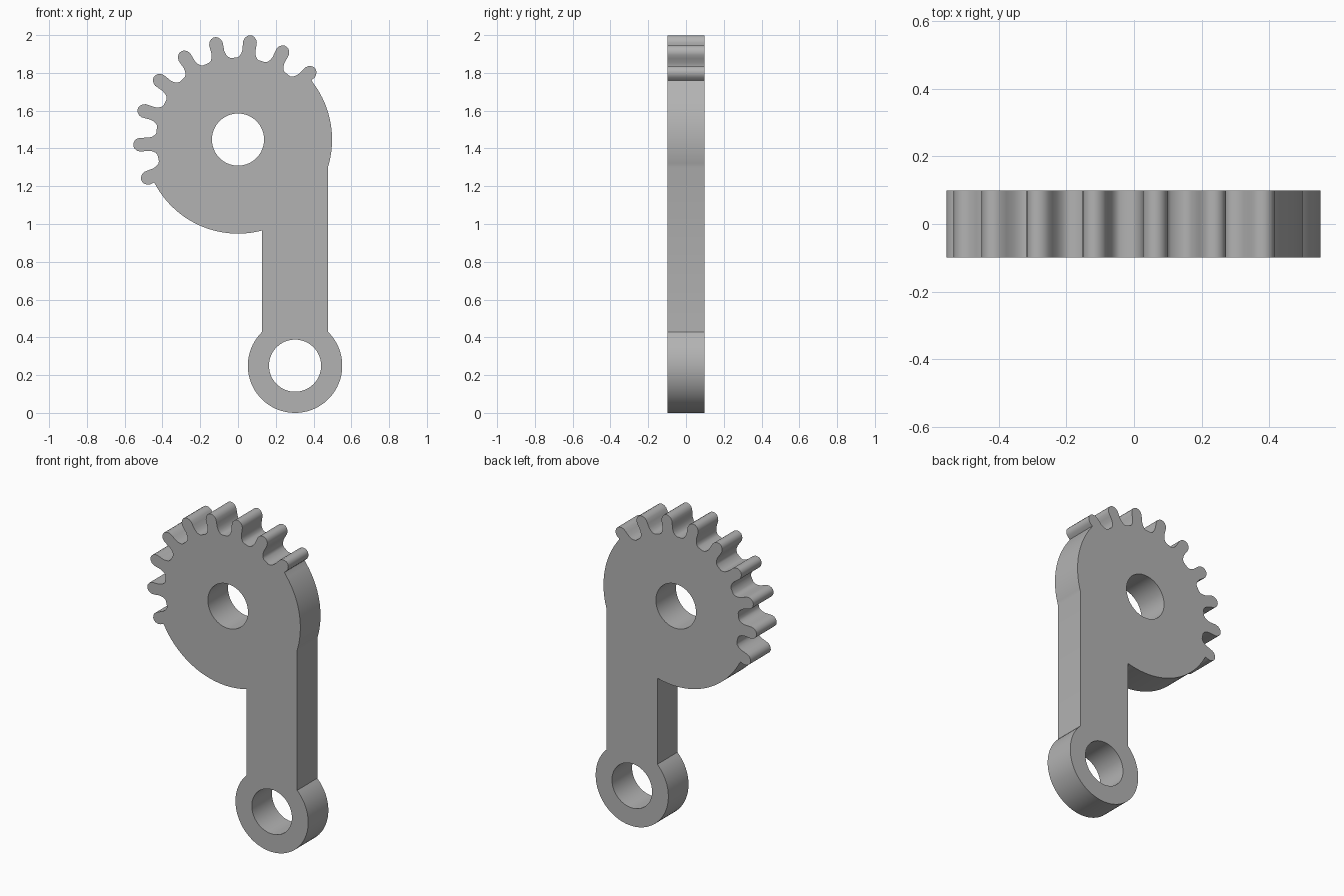
import bpy, bmesh
from math import sin, cos, radians, degrees, acos, asin, pi

if "Cube" in bpy.data.objects:
    bpy.data.objects.remove(bpy.data.objects["Cube"], do_unlink=True)

HUB, HUB_R = (0.0, 1.447), 0.498
EYE, EYE_R = (0.302, 0.25), 0.25
BORE_R = 0.138
ARM_HALF = 0.174
HALF_DEPTH = 0.099
PITCH, FIRST, TEETH = 20, 43, 9

# Tooth flank: radius and half angle in degrees, root to tip
FLANK = [(0.434, 7.6), (0.441, 6.1), (0.455, 4.9), (0.475, 4.2), (0.5, 4.1),
         (0.522, 4.0), (0.538, 3.3), (0.549, 2.1), (0.555, 0.8)]


def polar(centre, r, deg):
    a = radians(deg)
    return (centre[0] + r * cos(a), centre[1] + r * sin(a))


def arc(centre, r, start, end, steps):
    return [polar(centre, r, start + (end - start) * i / steps) for i in range(steps + 1)]


def circle(centre, r, steps=64):
    return arc(centre, r, 0, 360, steps)[:-1]


def plate_outline():
    pts = []
    # Teeth, counter-clockwise; outer flanks of the end teeth stop at the hub rim
    for i in range(TEETH):
        mid = FIRST + i * PITCH
        for r, half in FLANK:
            if i > 0 or r >= HUB_R:
                pts.append(polar(HUB, r, mid - half))
        for r, half in reversed(FLANK):
            if i < TEETH - 1 or r >= HUB_R:
                pts.append(polar(HUB, r, mid + half))
    # Smooth hub rim down to the arm
    left, right = EYE[0] - ARM_HALF, EYE[0] + ARM_HALF
    rim_start = FIRST + (TEETH - 1) * PITCH + 5.5
    pts += arc(HUB, HUB_R, rim_start, 360 - degrees(acos(left / HUB_R)), 32)
    # Arm sides and the rounded eye at the foot
    join = degrees(acos(ARM_HALF / EYE_R))
    pts += arc(EYE, EYE_R, 180 - join, 360 + join, 56)
    # Hub rim back up to the first tooth
    pts += arc(HUB, HUB_R, -degrees(acos(right / HUB_R)), FIRST - 5.5, 24)
    return pts


def extruded_plate(name, loops, material):
    bm = bmesh.new()
    edges = []
    for loop in loops:
        verts = [bm.verts.new((x, -HALF_DEPTH, z)) for x, z in loop]
        edges += [bm.edges.new((v, verts[(i + 1) % len(verts)])) for i, v in enumerate(verts)]
    bmesh.ops.triangle_fill(bm, edges=edges, use_beauty=True)
    grown = bmesh.ops.extrude_face_region(bm, geom=bm.faces[:], use_keep_orig=True)
    moved = [g for g in grown["geom"] if isinstance(g, bmesh.types.BMVert)]
    bmesh.ops.translate(bm, verts=moved, vec=(0, 2 * HALF_DEPTH, 0))
    bmesh.ops.recalc_face_normals(bm, faces=bm.faces[:])
    mesh = bpy.data.meshes.new(name)
    bm.to_mesh(mesh)
    bm.free()
    mesh.materials.append(material)
    obj = bpy.data.objects.new(name, mesh)
    bpy.context.collection.objects.link(obj)
    return obj


# Single plain grey
grey = bpy.data.materials.new("plain_grey")
grey.use_nodes = True
colour = (0.45, 0.45, 0.45, 1)
grey.diffuse_color = colour
grey.node_tree.nodes["Principled BSDF"].inputs["Base Color"].default_value = colour

# Toothed lever with a hub bore and an eye bore
lever = extruded_plate("sector_gear_lever",
                       [plate_outline(), circle(HUB, BORE_R), circle(EYE, BORE_R)], grey)
bpy.context.view_layer.objects.active = lever
lever.select_set(True)
bpy.ops.object.shade_smooth_by_angle(angle=radians(30))
